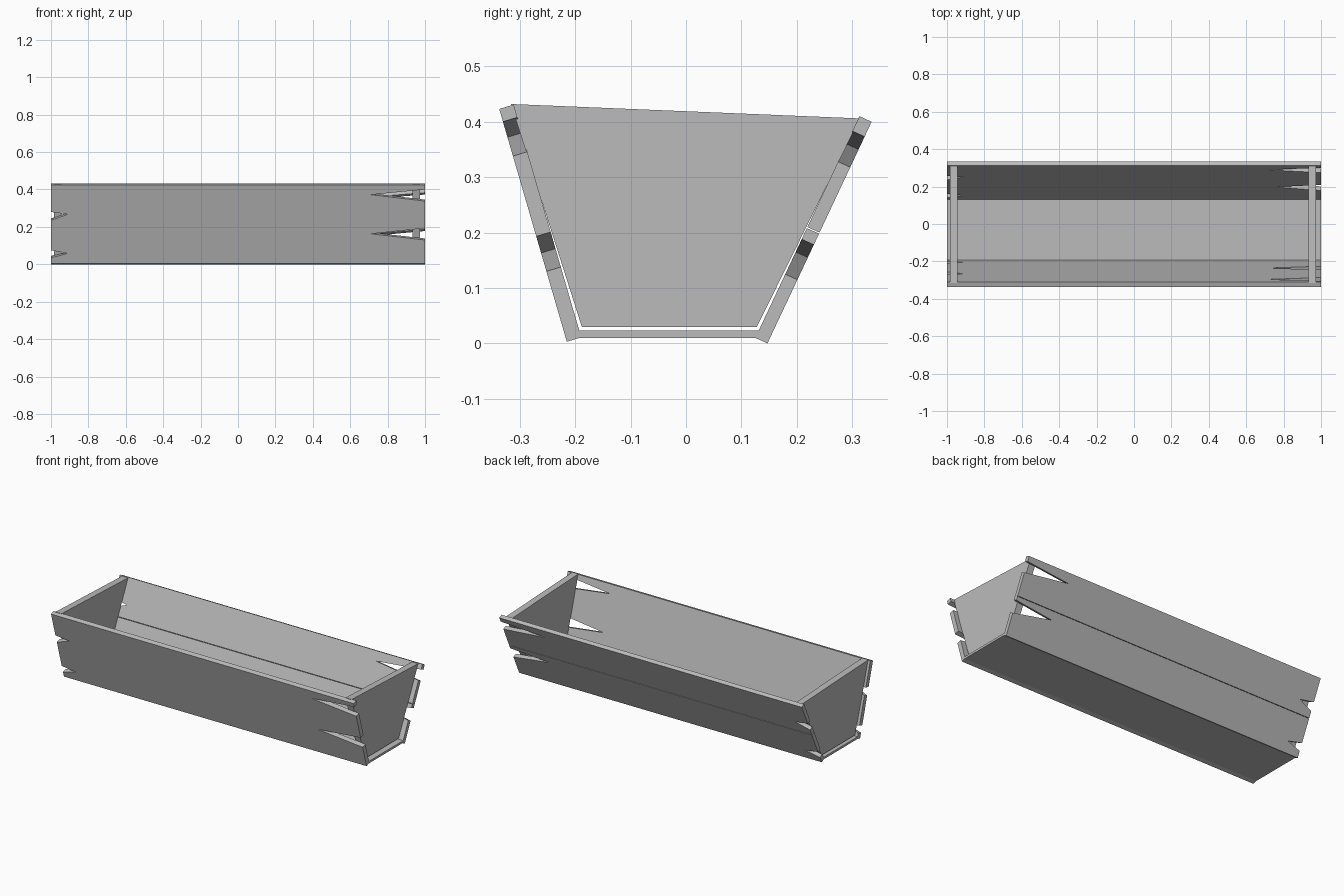
import bpy, bmesh
from mathutils import Vector

cube = bpy.data.objects.get("Cube")
if cube:
    bpy.data.objects.remove(cube, do_unlink=True)

wood = bpy.data.materials.new("plain grey")
wood.use_nodes = True
grey = (0.5, 0.5, 0.5, 1)
wood.diffuse_color = grey
wood.node_tree.nodes["Principled BSDF"].inputs["Base Color"].default_value = grey


def prism(name, outline, offset):
    """Extrude a flat outline along an offset into a closed solid."""
    bm = bmesh.new()
    face = bm.faces.new([bm.verts.new(p) for p in outline])
    result = bmesh.ops.extrude_face_region(bm, geom=[face], use_keep_orig=True)
    verts = [v for v in result["geom"] if isinstance(v, bmesh.types.BMVert)]
    bmesh.ops.translate(bm, verts=verts, vec=Vector(offset))
    bmesh.ops.recalc_face_normals(bm, faces=bm.faces[:])
    mesh = bpy.data.meshes.new(name)
    bm.to_mesh(mesh)
    bm.free()
    mesh.materials.append(wood)
    obj = bpy.data.objects.new(name, mesh)
    bpy.context.collection.objects.link(obj)
    return obj


def side_board(name, foot, rim, inward, heights, right_splits, left_splits):
    """Sloping board with split ends; each split is (low z, high z, tip x, tip z)."""
    low, high = heights
    outline = [(-1, low), (1, low)]
    for a, b, tip_x, tip_z in right_splits:
        outline += [(1, a), (tip_x, tip_z), (1, b)]
    outline += [(1, high), (-1, high)]
    for a, b, tip_x, tip_z in reversed(left_splits):
        outline += [(-1, b), (tip_x, tip_z), (-1, a)]
    slope = (rim[0] - foot[0]) / (rim[1] - foot[1])
    points = [(x, foot[0] + (z - foot[1]) * slope, z) for x, z in outline]
    return prism(name, points, (0, *inward))


# Front wall: one wide board
lower_left, upper_left = (0.035, 0.075, -0.91, 0.058), (0.235, 0.28, -0.91, 0.267)
side_board("front_board", (-0.215, 0.003), (-0.337, 0.423), (0.026, 0.008),
           (0.003, 0.423),
           [(0.13, 0.193, 0.71, 0.163), (0.338, 0.4, 0.71, 0.372)],
           [lower_left, upper_left])

# Back wall: two boards with a narrow seam
foot, rim, inward = (0.147, 0.0), (0.335, 0.4), (-0.022, 0.01)
side_board("back_lower_board", foot, rim, inward, (0.0, 0.198),
           [(0.115, 0.178, 0.75, 0.155)], [lower_left])
side_board("back_upper_board", foot, rim, inward, (0.2, 0.4),
           [(0.318, 0.373, 0.71, 0.35)], [upper_left])

# Floor
prism("floor_board", [(-1, -0.2, 0.01), (1, -0.2, 0.01), (1, 0.135, 0.01),
                      (-1, 0.135, 0.01)], (0, 0, 0.013))

# End panels set in from the board ends
profile = [(-0.188, 0.03), (0.128, 0.03), (0.314, 0.406), (-0.316, 0.432)]
for name, x in (("left_end_panel", 0.932), ("right_end_panel", -0.985)):
    prism(name, [(x, y, z) for y, z in profile], (0.04, 0, 0))
